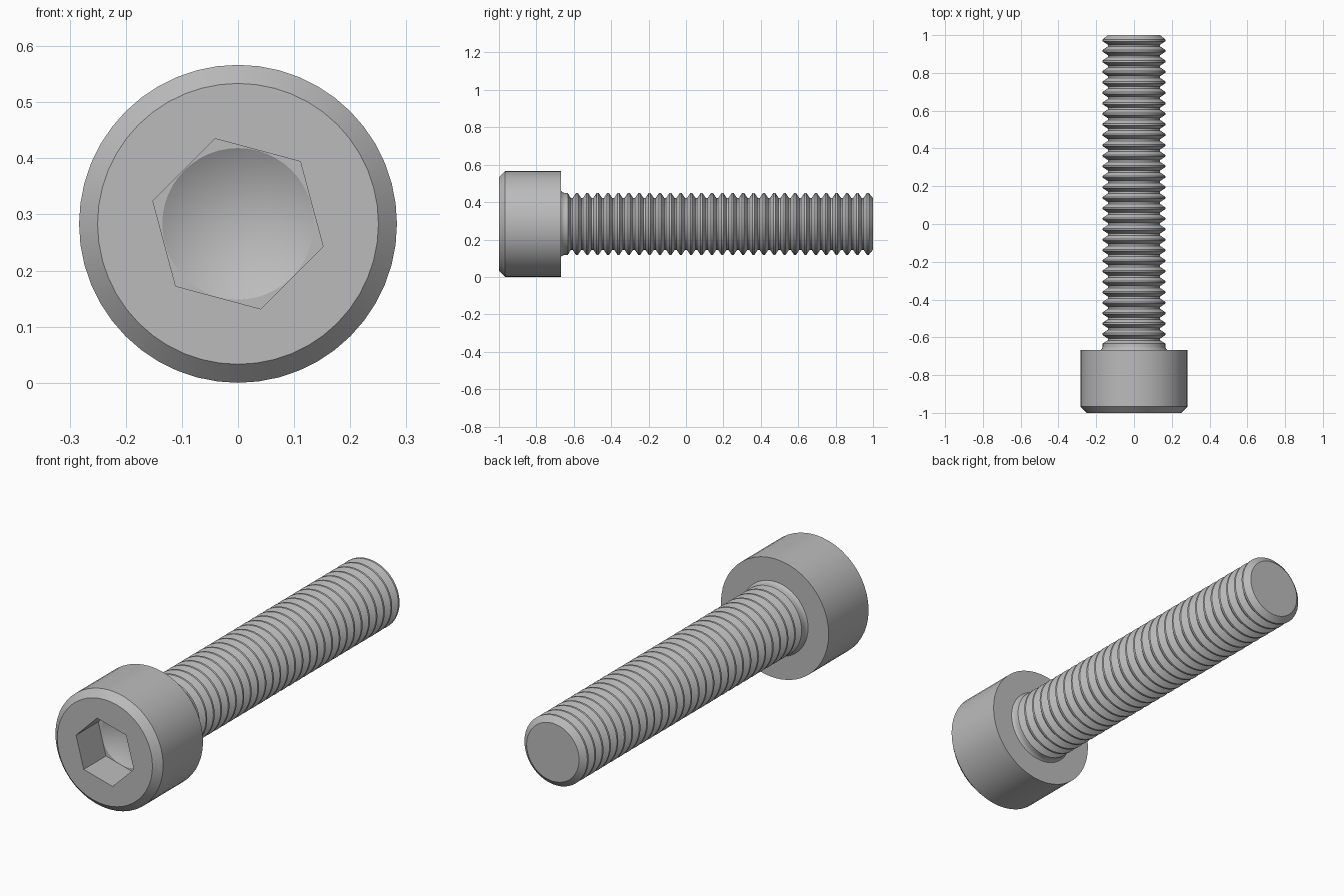
import bpy, bmesh, math

if "Cube" in bpy.data.objects:
    bpy.data.objects.remove(bpy.data.objects["Cube"])

AXIS_Z = 0.2833      # height of the screw axis
HEAD_R = 0.2833
PITCH = 1 / 18
CREST_R, ROOT_R = 0.1655, 0.138

steel = bpy.data.materials.new("grey steel")
steel.use_nodes = True
steel.diffuse_color = (0.5, 0.5, 0.5, 1)
steel.node_tree.nodes["Principled BSDF"].inputs["Base Color"].default_value = (0.5, 0.5, 0.5, 1)


def lathe(name, profile, sides=48, phase=0.0):
    """Revolve (y, radius) points around the screw axis into a closed solid."""
    bm = bmesh.new()
    rings = []
    for y, r in profile:
        if r == 0:
            rings.append([bm.verts.new((0, y, AXIS_Z))] * sides)
            continue
        angles = [phase + math.tau * i / sides for i in range(sides)]
        rings.append([bm.verts.new((r * math.cos(a), y, AXIS_Z + r * math.sin(a))) for a in angles])
    for a, b in zip(rings, rings[1:]):
        for i in range(sides):
            j = (i + 1) % sides
            bm.faces.new(dict.fromkeys((a[i], a[j], b[j], b[i])))
    for ring in (rings[0], rings[-1]):
        if ring[0] is not ring[1]:
            bm.faces.new(ring)
    bmesh.ops.recalc_face_normals(bm, faces=bm.faces)
    mesh = bpy.data.meshes.new(name)
    bm.to_mesh(mesh)
    bm.free()
    mesh.materials.append(steel)
    obj = bpy.data.objects.new(name, mesh)
    bpy.context.collection.objects.link(obj)
    return obj


def activate(obj):
    bpy.ops.object.select_all(action="DESELECT")
    obj.select_set(True)
    bpy.context.view_layer.objects.active = obj


def cut(obj, cutter):
    """Subtract the cutter from the object and discard it."""
    mod = obj.modifiers.new("cut", "BOOLEAN")
    mod.operation, mod.solver, mod.object = "DIFFERENCE", "EXACT", cutter
    activate(obj)
    bpy.ops.object.modifier_apply(modifier=mod.name)
    bpy.data.objects.remove(cutter)


# Cylindrical head with a chamfered front rim
head = lathe("head", [(-1, HEAD_R - 0.033), (-0.967, HEAD_R), (-0.667, HEAD_R)])

# Hexagonal socket with a drilled conical floor
cut(head, lathe("hex_cutter", [(-1.1, 0.157), (-0.833, 0.157)], 6, math.radians(-15)))
cut(head, lathe("drill_cutter", [(-0.9, 0.135), (-0.833, 0.135), (-0.755, 0)]))

# Shank: flared neck, then ring-shaped threads to the tip
profile = [(-0.68, 0.175), (-0.667, 0.175), (-0.66, 0.169), (-0.65, 0.166), (-0.632, CREST_R)]
threads = 29
for i in range(threads):
    y = 1 - (threads - i) * PITCH
    profile += [(y + t * PITCH, r) for t, r in
                ((-0.08, ROOT_R), (0.08, ROOT_R), (0.41, CREST_R), (0.59, CREST_R))]
profile.append((1, ROOT_R))
shank = lathe("threaded_shank", profile)

for part in (head, shank):
    activate(part)
    bpy.ops.object.shade_smooth_by_angle(angle=math.radians(25))
